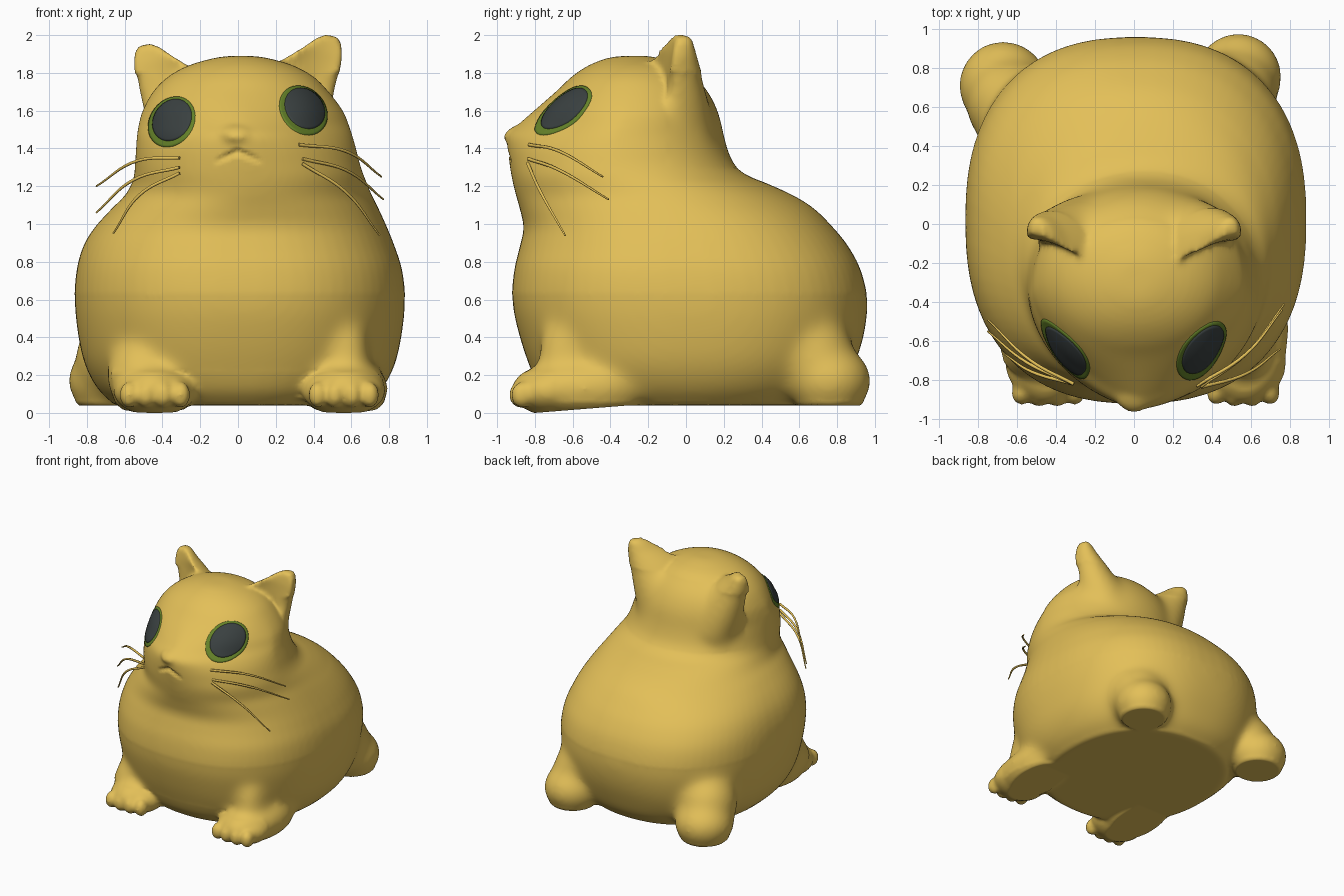
import bpy, bmesh, math
from mathutils import Vector, Matrix
from mathutils.bvhtree import BVHTree

if "Cube" in bpy.data.objects:
    bpy.data.objects.remove(bpy.data.objects["Cube"])


def material(name, color):
    m = bpy.data.materials.new(name)
    m.diffuse_color = (*color, 1)
    m.use_nodes = True
    m.node_tree.nodes["Principled BSDF"].inputs["Base Color"].default_value = m.diffuse_color
    return m


GOLD = material("golden_fur", (0.77, 0.525, 0.098))
DARK = material("dark_pupil", (0.042, 0.052, 0.052))
GREEN = material("green_iris", (0.13, 0.225, 0.022))


def add_object(name, data, mat):
    ob = bpy.data.objects.new(name, data)
    bpy.context.collection.objects.link(ob)
    data.materials.clear()
    data.materials.append(mat)
    return ob


def loft(bm, rings):
    """Closed skin through a list of equal-length point rings."""
    loops = [[bm.verts.new(p) for p in ring] for ring in rings]
    n = len(loops[0])
    for a, b in zip(loops, loops[1:]):
        for i in range(n):
            j = (i + 1) % n
            bm.faces.new((a[i], a[j], b[j], b[i]))
    bm.faces.new(loops[0][::-1])
    bm.faces.new(loops[-1])


def blob(bm, center, radii, tilt=0.0, turn=0.0):
    mat = (Matrix.Translation(center) @ Matrix.Rotation(turn, 4, 'Z')
           @ Matrix.Rotation(tilt, 4, 'X') @ Matrix.Diagonal((*radii, 1)))
    bmesh.ops.create_uvsphere(bm, u_segments=32, v_segments=20, radius=1, matrix=mat)


def power(v, e):
    return math.copysign(abs(v) ** e, v)


def spline(rows, steps=4):
    """Smoothly interpolated rows between the given ones."""
    out = []
    for i in range(len(rows) - 1):
        p0, p1, p2 = rows[max(i - 1, 0)], rows[i], rows[i + 1]
        p3 = rows[min(i + 2, len(rows) - 1)]
        for k in range(steps):
            t = k / steps
            out.append([b + 0.5 * t * (c - a + t * (2 * a - 5 * b + 4 * c - d + t * (3 * (b - c) + d - a)))
                        for a, b, c, d in zip(p0, p1, p2, p3)])
    return out + [list(rows[-1])]


bm = bmesh.new()

# Torso and head: z, left x, right x, front y, back y, front squareness
sections = [
    (0.04, -0.65, 0.67, -0.69, 0.75, 2.2), (0.12, -0.74, 0.76, -0.77, 0.83, 2.3),
    (0.25, -0.81, 0.83, -0.83, 0.89, 2.4), (0.40, -0.845, 0.865, -0.88, 0.94, 2.4),
    (0.58, -0.865, 0.885, -0.92, 0.962, 2.4), (0.75, -0.855, 0.87, -0.91, 0.927, 2.4),
    (0.88, -0.82, 0.83, -0.88, 0.86, 2.35), (0.98, -0.76, 0.79, -0.86, 0.78, 2.3),
    (1.08, -0.67, 0.745, -0.88, 0.68, 2.15), (1.15, -0.60, 0.71, -0.90, 0.57, 2.0),
    (1.21, -0.565, 0.685, -0.915, 0.44, 1.95), (1.26, -0.55, 0.665, -0.925, 0.32, 1.9),
    (1.32, -0.545, 0.645, -0.935, 0.25, 1.8), (1.40, -0.54, 0.625, -0.945, 0.22, 1.68),
    (1.47, -0.535, 0.605, -0.945, 0.20, 1.52), (1.53, -0.525, 0.585, -0.885, 0.19, 1.52),
    (1.60, -0.505, 0.555, -0.805, 0.17, 1.68), (1.70, -0.45, 0.48, -0.69, 0.12, 1.95),
    (1.78, -0.37, 0.40, -0.605, 0.05, 2.0), (1.84, -0.26, 0.29, -0.515, -0.03, 2.0),
    (1.88, -0.12, 0.15, -0.41, -0.15, 2.0), (1.89, -0.03, 0.06, -0.32, -0.22, 2.0)]
rings = []
for z, xl, xr, yf, yb, e in spline(sections):
    ring = []
    for i in range(72):
        t = math.tau * i / 72
        q = 2 / (e if math.sin(t) < 0 else max(e, 2.1))
        ring.append(((xl + xr) / 2 + (xr - xl) / 2 * power(math.cos(t), q),
                     (yf + yb) / 2 + (yb - yf) / 2 * power(math.sin(t), q), z))
    rings.append(ring)
loft(bm, rings)

# Nose tip
blob(bm, (0, -0.87, 1.48), (0.10, 0.10, 0.05), tilt=0.3)

# Ears: cupped rings running from base to tip, between outer and inner edges (x, y, z)
outer = [(0.42, -0.08, 1.36), (0.49, -0.10, 1.55), (0.535, -0.09, 1.74), (0.553, -0.065, 1.87),
         (0.548, -0.045, 1.94), (0.525, -0.03, 1.975)]
inner = [(0.05, -0.15, 1.60), (0.10, -0.20, 1.75), (0.22, -0.19, 1.845), (0.34, -0.13, 1.915),
         (0.41, -0.08, 1.965), (0.46, -0.05, 1.985)]
depth = [0.24, 0.24, 0.19, 0.12, 0.07, 0.035]
for side, lift in ((-1, -0.03), (1, 0.018)):
    rings = []
    for o, n, d in zip(outer, inner, depth):
        ring = []
        for i in range(32):
            t = math.tau * i / 32
            p = Vector(o).lerp(Vector(n), 0.5 - 0.5 * math.cos(t))
            s = math.sin(t)
            p.y += (d if s > 0 else 0.3 * d) * abs(s) + 0.028 * power(s, 0.4)
            ring.append((side * p.x, p.y, p.z + lift))
        rings.append(ring)
    loft(bm, rings)

# Front legs, paws and toes
for x in (-0.44, 0.56):
    blob(bm, (x * 1.02, -0.54, 0.13), (0.23, 0.38, 0.16))
    blob(bm, (x, -0.72, 0.115), (0.22, 0.19, 0.13))
    for k in range(4):
        dx = (k - 1.5) * 0.092
        blob(bm, (x + dx, -0.88 + 0.6 * dx * dx, 0.095), (0.05, 0.06, 0.07))
blob(bm, (-0.50, -0.60, 0.20), (0.20, 0.20, 0.20))
blob(bm, (0.57, -0.62, 0.30), (0.13, 0.16, 0.24))

# Hind feet and thighs
for x, y, r in ((-0.67, 0.71, 0.235), (0.535, 0.755, 0.23)):
    blob(bm, (x, y, 0.17), (r, r, 0.195))
    blob(bm, (x * 0.93, y - 0.10, 0.29), (0.24, 0.24, 0.25))

bmesh.ops.recalc_face_normals(bm, faces=bm.faces)
mesh = bpy.data.meshes.new("body")
bm.to_mesh(mesh)
bm.free()
body = add_object("body", mesh, GOLD)

# Fuse all the fur parts into one soft skin
remesh = body.modifiers.new("fuse", 'REMESH')
remesh.mode = 'VOXEL'
remesh.voxel_size = 0.016
soften = body.modifiers.new("soften", 'SMOOTH')
soften.factor = 0.5
soften.iterations = 10
skin = bpy.data.meshes.new_from_object(body.evaluated_get(bpy.context.evaluated_depsgraph_get()))
body.modifiers.clear()
body.data = skin
skin.materials.clear()
skin.materials.append(GOLD)

# Blend the legs and ear roots further into the body
bm = bmesh.new()
bm.from_mesh(skin)
soft = [v for v in bm.verts if (0.06 < v.co.z < 0.62 and (v.co.z > 0.22 or v.co.y > -0.7))
        or (1.3 < v.co.z < 1.8 and v.co.y > -0.1)]
for _ in range(45):
    bmesh.ops.smooth_vert(bm, verts=soft, factor=0.5, use_axis_x=True, use_axis_y=True, use_axis_z=True)

for v in bm.verts:
    x, y, z = v.co
    # Flat soles
    v.co.z = max(z, 0.04 * min(max((y + 0.8) / 0.5, 0), 1))
    # Mouth crease below the upper lip
    if y < -0.75 and abs(x) < 0.13:
        d = z - (1.385 - 0.45 * abs(x))
        if abs(d) < 0.02:
            v.co.y += 0.03 * (1 - (abs(x) / 0.13) ** 2) * (1 - abs(d) / 0.02)
for f in bm.faces:
    f.smooth = True
bm.normal_update()
bm.to_mesh(skin)
tree = BVHTree.FromBMesh(bm)
bm.free()


def face_hit(x, z):
    return tree.ray_cast(Vector((x, -2, z)), Vector((0, 1, 0)))[:2]


def eye_plate(name, cx, cz, a, b, angle, base, dome, mat):
    """Oval plate laid over the face, slightly domed."""
    bm = bmesh.new()
    ca, sa = math.cos(angle), math.sin(angle)

    def point(r, t):
        p, q = a * r * math.cos(t), b * r * math.sin(t)
        hit, nor = face_hit(cx + p * ca - q * sa, cz + p * sa + q * ca)
        off = -0.008 if r > 1 else base + dome * (1 - r * r)
        return bm.verts.new(hit + nor * off)

    n = 32
    mid = point(0, 0)
    loops = [[point(r, math.tau * i / n) for i in range(n)]
             for r in (0.2, 0.4, 0.6, 0.8, 0.92, 1.0, 1.01)]
    for i in range(n):
        j = (i + 1) % n
        bm.faces.new((mid, loops[0][i], loops[0][j]))
        for l0, l1 in zip(loops, loops[1:]):
            bm.faces.new((l0[i], l1[i], l1[j], l0[j]))
    for f in bm.faces:
        f.smooth = True
    me = bpy.data.meshes.new(name)
    bm.to_mesh(me)
    bm.free()
    add_object(name, me, mat)


# Eyes
for side, cx, cz, ang in (("left", -0.35, 1.54, 0.95), ("right", 0.345, 1.60, 2.3)):
    eye_plate(side + "_iris", cx, cz, 0.142, 0.113, ang, 0.005, 0.0, GREEN)
    eye_plate(side + "_pupil", cx + 0.005, cz + 0.008, 0.117, 0.094, ang, 0.009, 0.018, DARK)

# Whiskers: root, middle, tip
whiskers = [
    ((-0.31, -0.82, 1.35), (-0.53, -0.70, 1.335), (-0.75, -0.49, 1.20)),
    ((-0.31, -0.82, 1.30), (-0.55, -0.71, 1.235), (-0.75, -0.55, 1.06)),
    ((-0.31, -0.82, 1.27), (-0.52, -0.76, 1.155), (-0.66, -0.67, 0.95)),
    ((0.32, -0.82, 1.42), (0.57, -0.67, 1.385), (0.76, -0.44, 1.25)),
    ((0.34, -0.83, 1.345), (0.57, -0.67, 1.285), (0.77, -0.41, 1.13)),
    ((0.34, -0.83, 1.32), (0.57, -0.77, 1.17), (0.75, -0.64, 0.94))]
for k, pts in enumerate(whiskers):
    cu = bpy.data.curves.new("whisker", 'CURVE')
    cu.dimensions = '3D'
    cu.bevel_depth = 0.0095
    cu.bevel_resolution = 1
    cu.resolution_u = 8
    cu.use_fill_caps = True
    sp = cu.splines.new('BEZIER')
    sp.bezier_points.add(2)
    for i, (bp, p, r) in enumerate(zip(sp.bezier_points, pts, (1, 0.9, 0.5))):
        hit = face_hit(p[0], p[2])[0]
        y = min(p[1], hit.y - (0.0, 0.03, 0.0)[i]) if hit and i < 2 else p[1]
        bp.co = (p[0], y, p[2])
        bp.radius = r
        bp.handle_left_type = bp.handle_right_type = 'AUTO'
    add_object("whisker_%d" % (k + 1), cu, GOLD)
